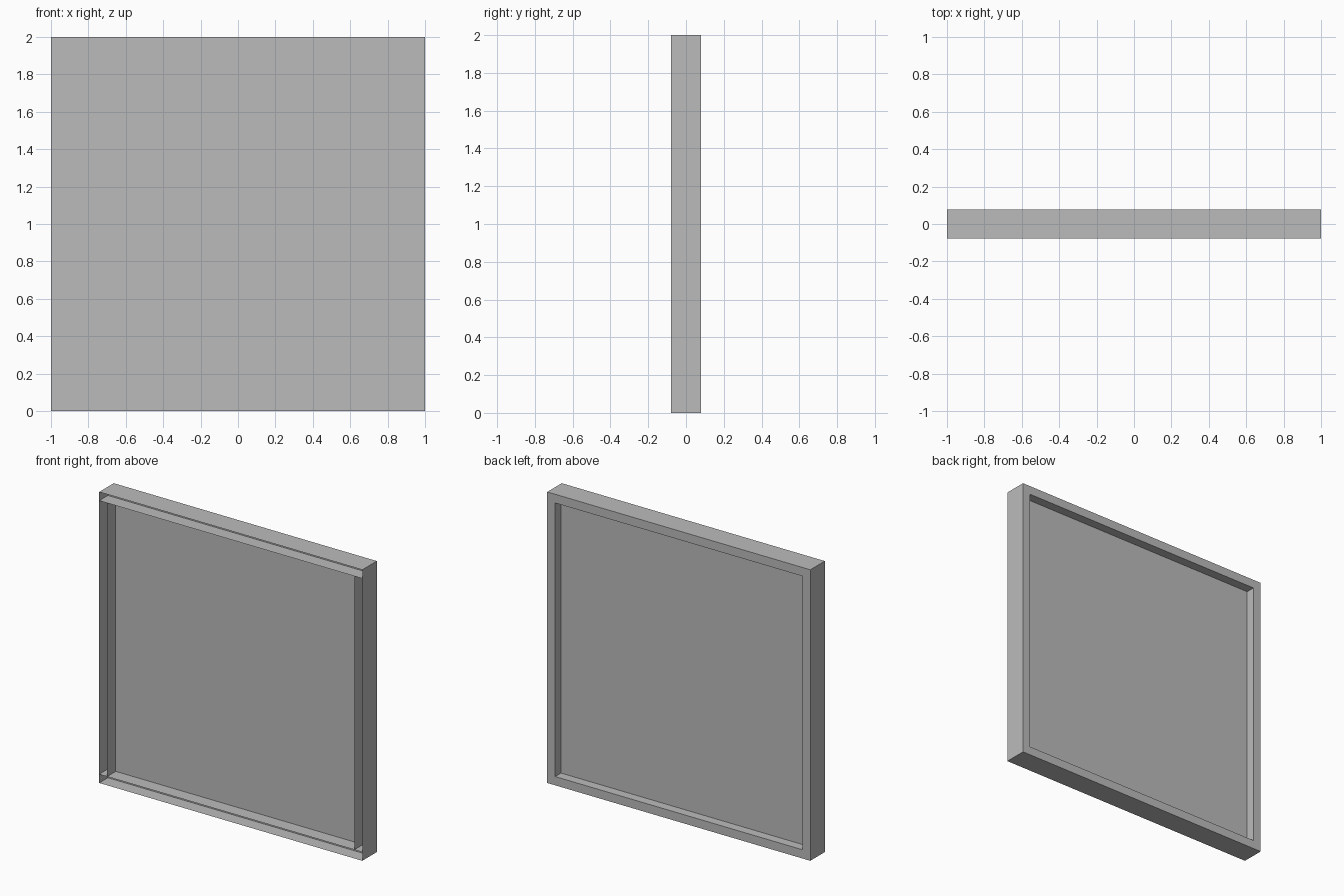
import bpy
import bmesh
from mathutils import Matrix, Vector

cube = bpy.data.objects.get("Cube")
if cube:
    bpy.data.objects.remove(cube, do_unlink=True)

SIZE = 2.0      # width and height of the frame
DEPTH = 0.157   # front to back
RAIL = 0.06     # width of each rail
PANEL_Y = 0.015

grey = bpy.data.materials.new("plain_grey")
grey.use_nodes = True
colour = (0.5, 0.5, 0.5, 1.0)
grey.diffuse_color = colour
grey.node_tree.nodes["Principled BSDF"].inputs["Base Color"].default_value = colour


def add_object(name, bm):
    mesh = bpy.data.meshes.new(name)
    bm.to_mesh(mesh)
    bm.free()
    mesh.materials.append(grey)
    obj = bpy.data.objects.new(name, mesh)
    bpy.context.collection.objects.link(obj)
    return obj


def hollow_rail(name, centre, size, open_dirs):
    """Box rail without the faces that point along open_dirs."""
    bm = bmesh.new()
    bmesh.ops.create_cube(bm, size=1.0)
    bm.normal_update()
    unwanted = [f for f in bm.faces
                if any(f.normal.dot(Vector(d)) > 0.9 for d in open_dirs)]
    bmesh.ops.delete(bm, geom=unwanted, context="FACES")
    bmesh.ops.transform(bm, matrix=Matrix.Diagonal((*size, 1)), verts=bm.verts)
    bmesh.ops.translate(bm, vec=centre, verts=bm.verts)
    return add_object(name, bm)


FRONT, UP, DOWN = (0, -1, 0), (0, 0, 1), (0, 0, -1)
half = SIZE / 2
offset = half - RAIL / 2

# Full-width top and bottom rails, open at the front
for name, side in (("top_rail", 1), ("bottom_rail", -1)):
    hollow_rail(name, (0, 0, half + side * offset), (SIZE, DEPTH, RAIL), [FRONT])

# Side rails fitted between them, open at the front and at both ends
for name, side in (("left_rail", 1), ("right_rail", -1)):
    hollow_rail(name, (side * offset, 0, half),
                (RAIL, DEPTH, SIZE - 2 * RAIL), [FRONT, UP, DOWN])

# Thin panel filling the frame and closing off the hollow rails
bm = bmesh.new()
corners = [(-half, 0), (half, 0), (half, SIZE), (-half, SIZE)]
bm.faces.new([bm.verts.new((x, PANEL_Y, z)) for x, z in corners])
add_object("panel", bm)
